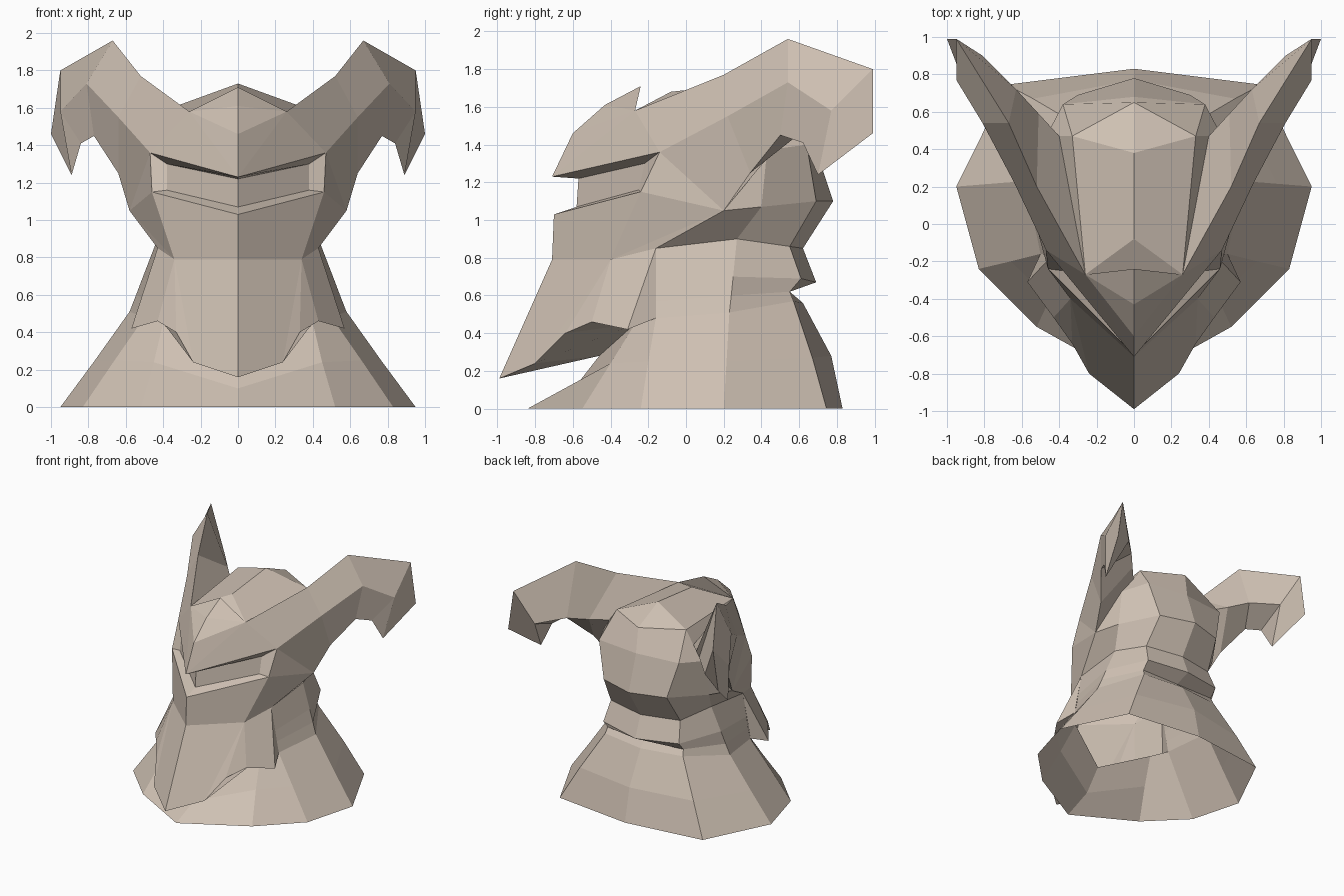
import bpy
import bmesh
from mathutils import Vector

cube = bpy.data.objects.get("Cube")
if cube:
    bpy.data.objects.remove(cube, do_unlink=True)

stone = bpy.data.materials.new("warm_beige_stone")
stone.use_nodes = True
stone_colour = (.62, .53, .45, 1)
stone.diffuse_color = stone_colour
stone.node_tree.nodes["Principled BSDF"].inputs["Base Color"].default_value = stone_colour


def loft(rows, closed=False):
    """Quads between neighbouring rows of points."""
    faces = []
    for lower, upper in zip(rows, rows[1:]):
        count = len(lower)
        for i in range(count if closed else count - 1):
            j = (i + 1) % count
            faces.append((lower[i], lower[j], upper[j], upper[i]))
    return faces


def mirrored_part(name, faces):
    """Flat shaded mesh of the +x half, mirrored across the centre plane."""
    bm = bmesh.new()
    verts = {}
    for face in faces:
        corners = list(dict.fromkeys(face))
        if len(corners) < 3:
            continue
        for point in corners:
            if point not in verts:
                verts[point] = bm.verts.new(Vector(point))
        bm.faces.new([verts[point] for point in corners])
    # Mirror before fixing normals so that the shell is as closed as possible
    copy = bmesh.ops.duplicate(bm, geom=bm.verts[:] + bm.edges[:] + bm.faces[:])["geom"]
    for item in copy:
        if isinstance(item, bmesh.types.BMVert):
            item.co.x = -item.co.x
    bmesh.ops.reverse_faces(bm, faces=[f for f in copy if isinstance(f, bmesh.types.BMFace)])
    bmesh.ops.remove_doubles(bm, verts=bm.verts[:], dist=.0005)
    bmesh.ops.recalc_face_normals(bm, faces=bm.faces[:])
    mesh = bpy.data.meshes.new(name)
    bm.to_mesh(mesh)
    bm.free()
    mesh.materials.append(stone)
    part = bpy.data.objects.new(name, mesh)
    bpy.context.collection.objects.link(part)
    return part


# Landmarks shared by neighbouring parts
jaw_front = (0, -.71, .79)
jaw_corner = (.34, -.4, .79)
cheek = (.43, -.16, .85)
rim_front = (0, -.7, 1.03)
rim_end = (.46, -.24, 1.15)
temple = (.47, -.14, 1.36)
visor_tip = (0, -.71, 1.23)
brow_edge = (.26, -.27, 1.58)
crest_top = (0, -.24, 1.71)
crest_notch = (0, -.27, 1.58)
horn_root = (.58, .2, 1.05)
horn_inside = (.4, .47, 1.5)
dome_side = (.33, .47, 1.61)
dome_back = (0, .65, 1.61)
shoulder_front = (.5, -.16, .48)
shoulder_side = (.58, .23, .51)
shoulder_corner = (.37, .57, .57)
shoulder_back = (0, .62, .56)
neck_side = (.43, .27, .9)
nape_corner = (.33, .55, .86)
nape = (0, .62, .85)
chest = (0, -.46, .28)
chest_side = (.4, -.27, .45)

# Flared robe, open underneath
mirrored_part("robe", loft([
    [(0, -.84, 0), (.52, -.55, 0), (.83, -.24, 0), (.95, .2, 0), (.68, .745, 0), (0, .83, 0)],
    [(0, -.6, .1), (.45, -.4, .24), (.66, -.2, .25), (.765, .215, .25), (.54, .67, .27), (0, .77, .28)],
    [chest, chest_side, shoulder_front, shoulder_side, shoulder_corner, shoulder_back],
]))

# Neck, straight at the sides with a fold at the back
mirrored_part("collar", loft([
    [shoulder_front, shoulder_side, shoulder_corner, shoulder_back],
    [(.48, -.16, .57), (.545, .24, .6), (.36, .55, .62), (0, .55, .62)],
    [(.465, -.16, .66), (.507, .25, .7), (.36, .61, .69), (0, .69, .67)],
    [cheek, neck_side, nape_corner, nape],
]))

# Pointed beard with its underside and side flare
beard_flare = (.57, -.31, .42)
beard_edge = [(0, -.99, .16), (.24, -.8, .24), (.33, -.64, .4), (.43, -.5, .46), beard_flare]
beard_faces = loft([
    [jaw_front, jaw_corner, jaw_corner, jaw_corner, cheek],
    beard_edge,
    [chest, chest, chest_side, chest_side, shoulder_front],
])
beard_faces.append((cheek, beard_flare, shoulder_front))
mirrored_part("beard", beard_faces)

# Rounded back of the helmet
mirrored_part("helmet_back", loft([
    [cheek, neck_side, nape_corner, nape],
    [horn_root, (.5, .4, 1.07), (.3, .69, 1.1), (0, .78, 1.1)],
    [(.52, .2, 1.3), (.49, .43, 1.37), (.38, .64, 1.4), (0, .68, 1.4)],
    [brow_edge, horn_inside, dome_side, dome_back],
]))

# Faceted helmet dome
dome_front = (0, -.08, 1.68)
dome_top = (0, .38, 1.73)
mirrored_part("helmet_dome", [
    (crest_notch, brow_edge, dome_front),
    (dome_front, brow_edge, dome_side, dome_top),
    (dome_top, dome_side, dome_back),
    (brow_edge, horn_inside, dome_side),
])

# Visor brow with a raised crest
crest_low = (0, -.6, 1.46)
crest_middle = (0, -.43, 1.61)
mirrored_part("visor", [
    (visor_tip, temple, brow_edge),
    (visor_tip, brow_edge, crest_low),
    (crest_low, brow_edge, crest_middle),
    (crest_middle, brow_edge, crest_top),
    (crest_top, brow_edge, crest_notch),
])

# Recessed eye slot between the visor and jaw guard
slot = [(0, -.57, 1.22), (.38, -.22, 1.3)]
ledge = [(0, -.58, 1.07), (.38, -.25, 1.16)]
slot_faces = loft([[visor_tip, temple], slot, ledge, [rim_front, rim_end]])
slot_faces.append((temple, rim_end, ledge[-1], slot[-1]))
mirrored_part("eye_slot", slot_faces)

# Jaw guard sweeping back to the horn roots
mirrored_part("jaw_guard", [
    (jaw_front, jaw_corner, rim_end, rim_front),
    (jaw_corner, cheek, horn_root),
    (jaw_corner, horn_root, rim_end),
    (rim_end, horn_root, temple),
])

# Horns: rings run top, outer, lower, inner and close in a hooked tip
horn_tip = (.89, .7, 1.24)
horn_heel = (1, .99, 1.46)
mirrored_part("horns", loft([
    [brow_edge, temple, horn_root, horn_inside],
    [(.52, .2, 1.77), (.64, .22, 1.55), (.64, .34, 1.25), (.51, .59, 1.52)],
    [(.67, .54, 1.96), (.81, .54, 1.73), (.77, .5, 1.45), (.63, .72, 1.55)],
    [(.95, .99, 1.8), (.95, .77, 1.58), (.84, .62, 1.41), (.81, .9, 1.52)],
    [horn_heel, horn_tip, horn_tip, horn_tip],
], closed=True))
